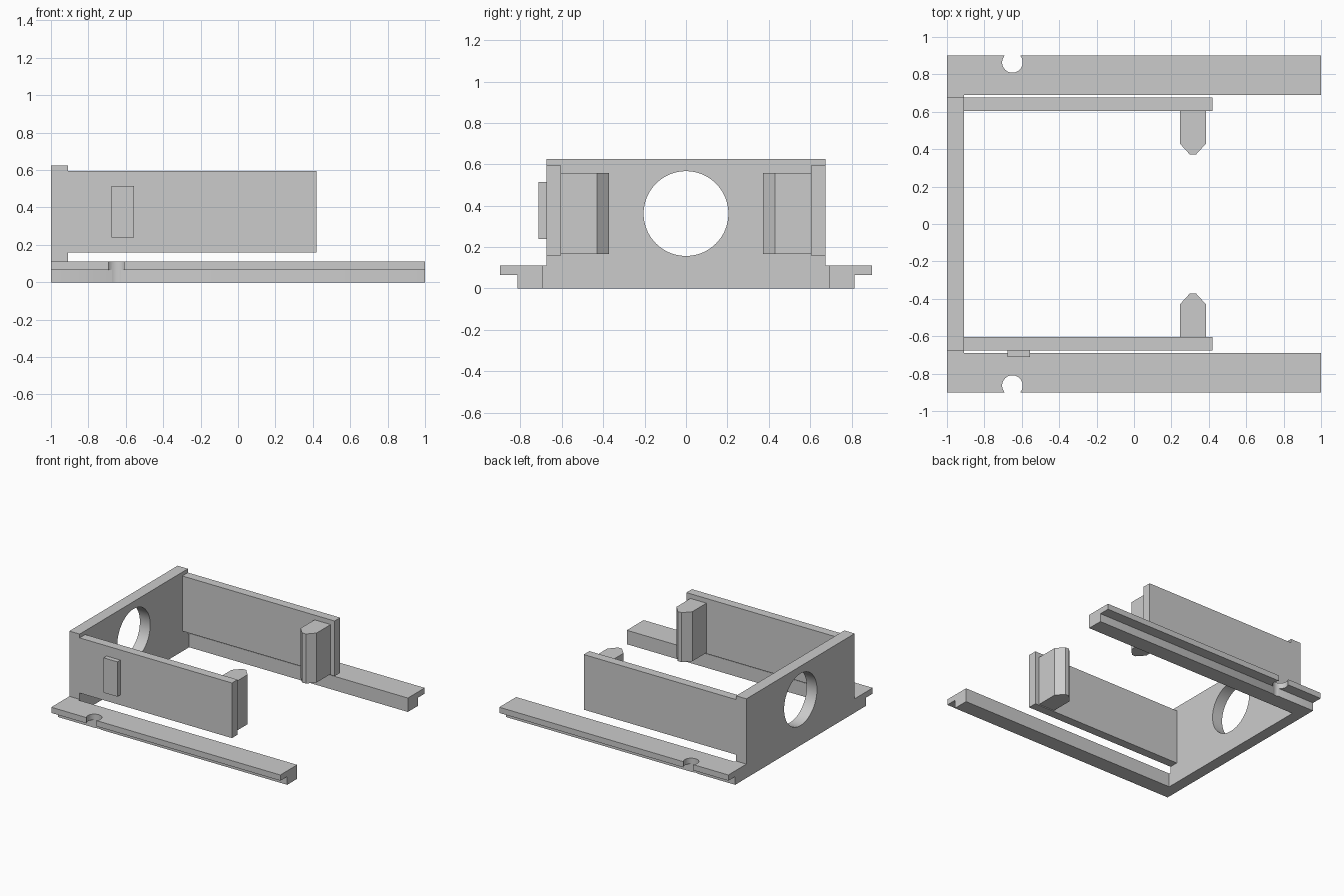
import bpy
import bmesh
import math
from mathutils import Vector

if "Cube" in bpy.data.objects:
    bpy.data.objects.remove(bpy.data.objects["Cube"], do_unlink=True)

grey = bpy.data.materials.new("light_grey")
grey.use_nodes = True
grey.diffuse_color = (0.6, 0.6, 0.6, 1)
grey.node_tree.nodes["Principled BSDF"].inputs["Base Color"].default_value = (0.6, 0.6, 0.6, 1)


def prism(name, outline, axis, start, end):
    """Extrude a closed 2D outline along the x axis (y, z points) or z axis (x, y points)."""
    bm = bmesh.new()
    place = (lambda a, b: (start, a, b)) if axis == "x" else (lambda a, b: (a, b, start))
    face = bm.faces.new([bm.verts.new(place(a, b)) for a, b in outline])
    moved = bmesh.ops.extrude_face_region(bm, geom=[face])["geom"]
    step = Vector((end - start, 0, 0)) if axis == "x" else Vector((0, 0, end - start))
    bmesh.ops.translate(bm, vec=step, verts=[v for v in moved if isinstance(v, bmesh.types.BMVert)])
    bmesh.ops.recalc_face_normals(bm, faces=bm.faces)
    mesh = bpy.data.meshes.new(name)
    bm.to_mesh(mesh)
    bm.free()
    mesh.materials.append(grey)
    obj = bpy.data.objects.new(name, mesh)
    bpy.context.collection.objects.link(obj)
    return obj


def box(name, x, y, z):
    outline = [(x[0], y[0]), (x[1], y[0]), (x[1], y[1]), (x[0], y[1])]
    return prism(name, outline, "z", *z)


def drill(obj, radius, location, rotation=(0, 0, 0)):
    """Cut a round hole and keep its wall smooth."""
    bpy.ops.mesh.primitive_cylinder_add(vertices=64, radius=radius, depth=0.5,
                                        location=location, rotation=rotation)
    cutter = bpy.context.object
    cutter.hide_render = True
    cutter.data.materials.append(grey)
    mod = obj.modifiers.new("hole", "BOOLEAN")
    mod.operation = "DIFFERENCE"
    mod.solver = "EXACT"
    mod.object = cutter
    bpy.ops.object.select_all(action="DESELECT")
    obj.select_set(True)
    bpy.context.view_layer.objects.active = obj
    bpy.ops.object.modifier_apply(modifier=mod.name)
    bpy.data.objects.remove(cutter, do_unlink=True)
    bpy.ops.object.shade_smooth_by_angle(angle=math.radians(30))


# End wall with a wide foot joining the rails, and a round opening
half = [(0.69, 0), (0.69, 0.11), (0.675, 0.11), (0.675, 0.625)]
wall = prism("end_wall", half + [(-y, z) for y, z in reversed(half)], "x", -1, -0.91)
drill(wall, 0.205, (-0.95, 0, 0.362), (0, math.pi / 2, 0))

for side, s in (("left", 1), ("right", -1)):
    # Stepped mounting rail with a notch in its outer lip
    profile = [(0.69, 0), (0.815, 0), (0.815, 0.065), (0.9, 0.065), (0.9, 0.11), (0.69, 0.11)]
    rail = prism(side + "_rail", [(s * y, z) for y, z in profile], "x", -1, 1)
    drill(rail, 0.055, (-0.65, s * 0.864, 0.1))

    # Side arm cantilevered from the wall
    box(side + "_arm", (-0.91, 0.42), sorted((s * 0.605, s * 0.675)), (0.16, 0.595))

    # Clip with a blunt pointed tip on the inside of the arm
    tip = [(0.245, 0.605), (0.245, 0.43), (0.298, 0.372), (0.332, 0.372), (0.385, 0.43), (0.385, 0.605)]
    prism(side + "_clip", [(x, s * y) for x, y in tip], "z", 0.167, 0.558)

# Plain raised pad on the outside of the front arm
box("raised_pad", (-0.675, -0.555), (-0.712, -0.675), (0.24, 0.515))
